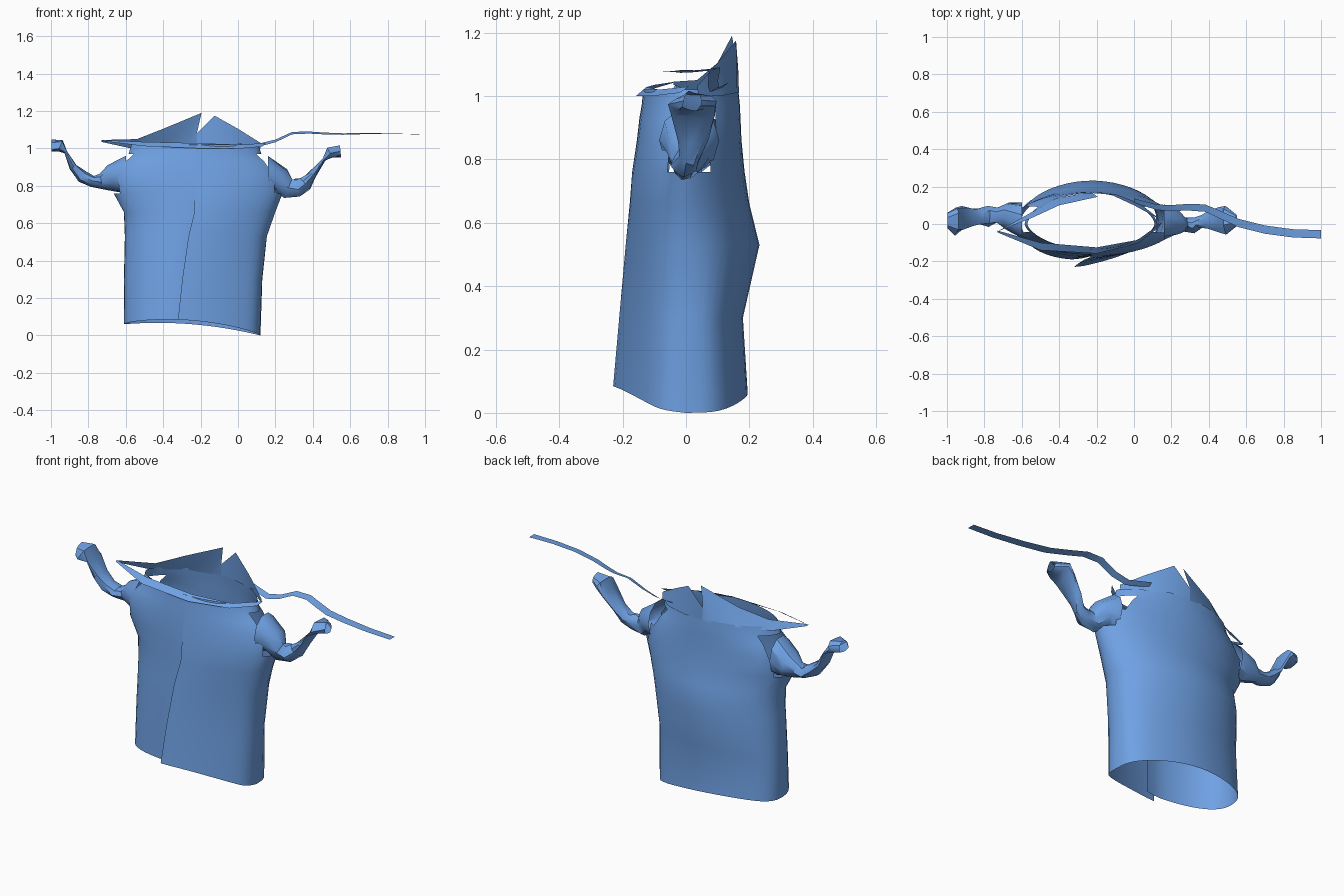
import bpy, math, random
from mathutils import Vector

random.seed(4)

cloth = bpy.data.materials.new("blue_cloth")
cloth.diffuse_color = (0.16, 0.36, 0.78, 1)


def make(name, verts, faces, angle=40):
    me = bpy.data.meshes.new(name)
    me.from_pydata(verts, [], faces)
    me.update()
    me.materials.append(cloth)
    ob = bpy.data.objects.new(name, me)
    bpy.context.collection.objects.link(ob)
    bpy.ops.object.select_all(action='DESELECT')
    ob.select_set(True)
    bpy.context.view_layer.objects.active = ob
    bpy.ops.object.shade_smooth_by_angle(angle=math.radians(angle))
    return ob


def loft(name, rows, closed=False, angle=40, skip=None):
    """Skin a list of equally long point rows."""
    n = len(rows[0])
    verts = [Vector(p) for r in rows for p in r]
    faces = []
    for i in range(len(rows) - 1):
        for j in range(n if closed else n - 1):
            k = (j + 1) % n
            f = (i * n + j, i * n + k, (i + 1) * n + k, (i + 1) * n + j)
            if skip and skip(sum((verts[v] for v in f), Vector()) / 4):
                continue
            faces.append(f)
    return make(name, verts, faces, angle)


# garment body: open tube, flat front panels overlapping towards the hem, boxy sides
RINGS = [  # z, left, right, front, back, overlap, boxiness
    (0.00, -.61, .12, -.235, .195, 1.0, 1),
    (0.30, -.61, .13, -.215, .180, .75, 1),
    (0.53, -.605, .155, -.195, .232, .5, .7),
    (0.66, -.61, .20, -.18, .20, .33, .3),
    (0.76, -.665, .238, -.17, .185, .18, 0),
    (0.86, -.68, .225, -.155, .175, .05, 0),
    (0.93, -.63, .17, -.147, .172, 0, 0),
    (0.97, -.585, .125, -.14, .17, 0, 0),
    (1.02, -.57, .11, -.135, .165, 0, 0),
]
N = 48
rows = []
for z, xl, xr, yf, yb, ov, box in RINGS:
    row = []
    for j in range(N + 1):
        u = j / N
        a = math.radians(-90 - 12 * ov + u * (360 + 14 * ov))
        s, c = math.sin(a), math.cos(a)
        x = (xl + xr) / 2 + (xr - xl) / 2 * c
        power = 1 + .25 * z - (.35 * box * abs(c) if s > 0 else 0)
        y = (yb if s > 0 else -yf) * math.copysign(abs(s) ** power, s)
        if s < 0 and c > -.2:      # flatten the outer front panel
            line = yf + (-.08 - yf) * (c + .2) / 1.15
            y += .6 * box * max(0, line - y) if c < .95 else 0
        y *= 1 - 0.2 * ov * max(0, (u - .72) / .28)
        dz = .03 - .03 * c + .03 * s * s + .02 * max(0, -s) if z == 0 else 0
        row.append((x, y, z + dz))
    rows.append(row)


def armhole(c):
    return .76 < c.z < .95 and abs(c.y - .02) < .065 and abs(c.x + .22) > .3


loft("garment_body", rows, skip=armhole)


# crumpled sleeves: flattened rings along a bent path
def sleeve(name, path, sides=10):
    pts = [Vector(p[:3]) for p in path]
    rings = []
    for i, (p, spec) in enumerate(zip(pts, path)):
        t = pts[min(i + 1, len(pts) - 1)] - pts[max(i - 1, 0)]
        t.y = 0
        t.normalize()
        nrm = Vector((-t.z, 0, t.x))
        if i == 0:
            nrm = Vector((0, 0, 1 if t.x > 0 else -1))
        ring = []
        for j in range(sides):
            a = 2 * math.pi * (j + .3 * (i % 2)) / sides
            k = random.uniform(.75, 1.15) if i > 1 else 1
            ring.append(p + Vector((0, spec[3] * k * math.cos(a), 0))
                        + nrm * spec[4] * k * math.sin(a))
        rings.append(ring)
    loft(name, rings, closed=True, angle=35)


sleeve("left_sleeve", [
    (-.60, .02, .86, .095, .105), (-.675, .04, .84, .075, .075),
    (-.73, .05, .82, .045, .045), (-.78, .045, .82, .055, .032),
    (-.83, .04, .85, .05, .034), (-.88, .03, .90, .055, .02),
    (-.92, .03, .98, .07, .01), (-.95, .02, 1.015, .08, .036),
    (-.998, .02, 1.015, .045, .033)])
sleeve("right_sleeve", [
    (.16, .01, .86, .095, .105), (.225, .01, .83, .07, .07),
    (.27, 0, .79, .04, .055), (.32, 0, .79, .045, .045),
    (.36, .01, .81, .04, .038), (.40, .02, .86, .06, .022),
    (.46, .03, .94, .08, .008), (.49, .03, .98, .08, .034),
    (.548, .02, .985, .035, .03)])

# collar: two standing points at the back with a notch between
loft("collar_left", [
    [(-.73, -.04, 1.035), (-.57, .05, 1.0), (-.42, .135, 1.01),
     (-.27, .165, 1.01), (-.22, .167, 1.01)],
    [(-.73, -.04, 1.045), (-.54, .035, 1.05), (-.40, .1, 1.105),
     (-.195, .145, 1.19), (-.22, .165, 1.08)]])
loft("collar_right", [
    [(-.22, .167, 1.01), (-.1, .16, 1.01), (.03, .11, 1.0), (.12, .04, 1.0)],
    [(-.22, .165, 1.08), (-.125, .158, 1.175), (0, .1, 1.105), (.12, .035, 1.03)]])

# folded band along the front neckline
loft("front_neck_band", [
    [(-.73, -.045, 1.04), (-.5, -.14, 1.012), (-.2, -.158, 1.0),
     (.02, -.105, 1.0), (.13, -.02, 1.01)],
    [(-.73, -.035, 1.045), (-.5, -.1, 1.035), (-.2, -.125, 1.028),
     (.02, -.085, 1.02), (.15, .01, 1.03)]])

# long tie streaming off the right collar end, slightly twisted
tie = [(.0, .125, 1.035), (.12, .09, 1.02), (.2, .085, 1.04), (.29, .09, 1.082),
       (.38, .085, 1.085), (.46, .05, 1.08), (.56, .005, 1.077), (.7, -.03, 1.08),
       (.85, -.05, 1.078), (1.0, -.055, 1.075)]
loft("neck_tie", [[(x, y + s * (.012 + .01 * min(1, x * 2)), z + s * .009 * (1 - x))
                   for x, y, z in tie] for s in (-1, 1)], angle=60)
